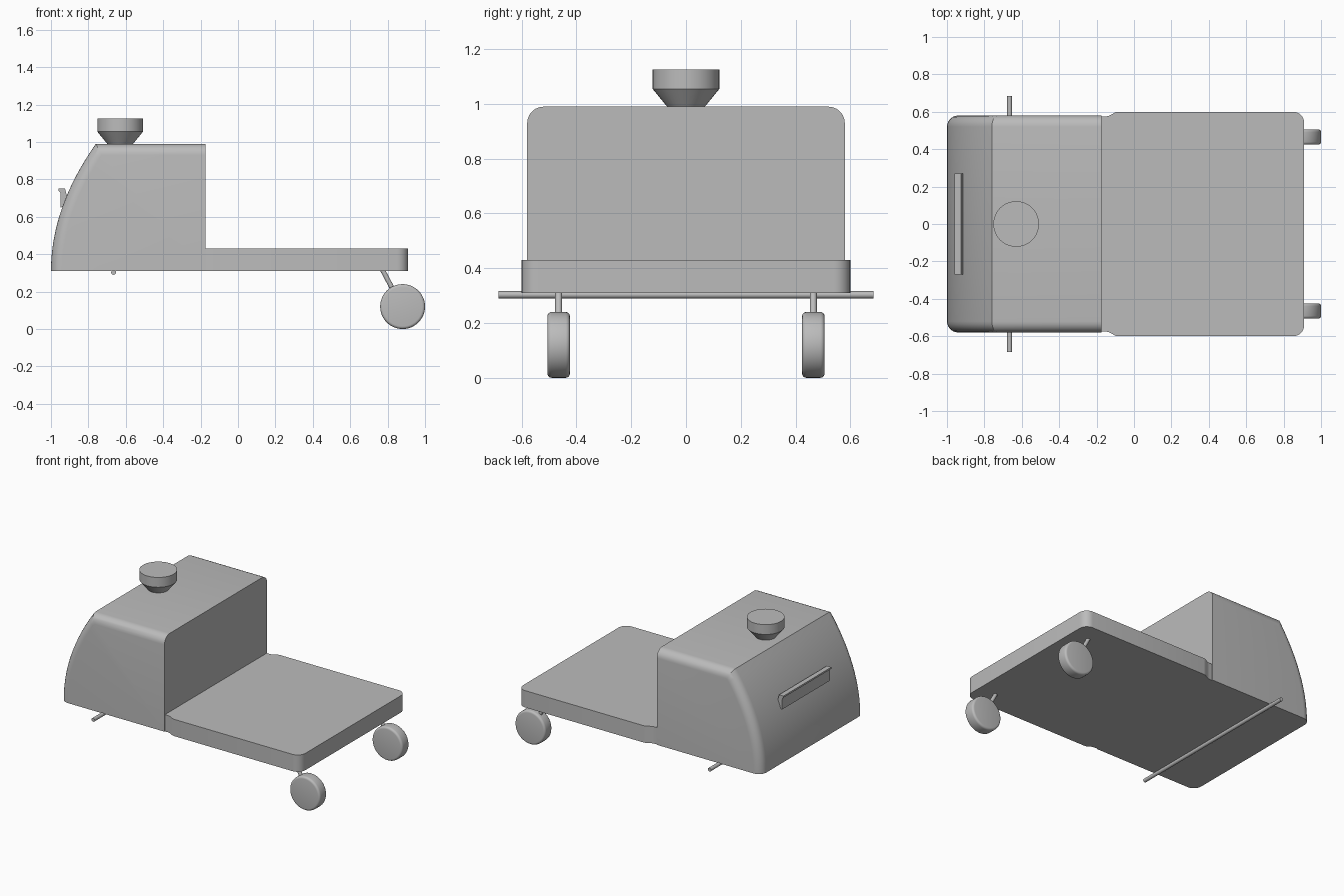
import bpy, bmesh, math
from mathutils import Vector

if "Cube" in bpy.data.objects:
    bpy.data.objects.remove(bpy.data.objects["Cube"])

grey = bpy.data.materials.new("plain_grey")
grey.use_nodes = True
colour = (0.5, 0.5, 0.5, 1)
grey.diffuse_color = colour
grey.node_tree.nodes["Principled BSDF"].inputs["Base Color"].default_value = colour


def finish(name, bm, angle=35):
    bmesh.ops.recalc_face_normals(bm, faces=bm.faces)
    mesh = bpy.data.meshes.new(name)
    bm.to_mesh(mesh)
    bm.free()
    ob = bpy.data.objects.new(name, mesh)
    bpy.context.collection.objects.link(ob)
    mesh.materials.append(grey)
    bpy.ops.object.select_all(action="DESELECT")
    ob.select_set(True)
    bpy.context.view_layer.objects.active = ob
    bpy.ops.object.shade_smooth_by_angle(angle=math.radians(angle))
    return ob


def prism(points, offset):
    """Extrude a closed outline of 3D points along an offset."""
    bm = bmesh.new()
    face = bm.faces.new([bm.verts.new(p) for p in points])
    moved = bmesh.ops.extrude_face_region(bm, geom=[face])["geom"]
    verts = [v for v in moved if isinstance(v, bmesh.types.BMVert)]
    bmesh.ops.translate(bm, verts=verts, vec=offset)
    return bm


def rod(name, start, end, radius, sides=24, bevel=0):
    start, end = Vector(start), Vector(end)
    bm = bmesh.new()
    bmesh.ops.create_cone(bm, cap_ends=True, segments=sides, radius1=radius,
                          radius2=radius, depth=(end - start).length)
    if bevel:
        rims = [e for e in bm.edges if abs(e.verts[0].co.z - e.verts[1].co.z) < 1e-5]
        bmesh.ops.bevel(bm, geom=rims, offset=bevel, segments=4, profile=0.5,
                        affect="EDGES")
    turn = (end - start).to_track_quat("Z", "Y").to_matrix().to_4x4()
    bmesh.ops.transform(bm, matrix=turn, verts=bm.verts)
    bmesh.ops.translate(bm, verts=bm.verts, vec=(start + end) / 2)
    return finish(name, bm)


base, top, back = 0.31, 0.99, -0.175

# Cab: curved nose profile with rounded side edges
steps = 16
nose = [(-1 + 0.24 * (i / steps) ** 2, -0.58, base + (top - base) * i / steps)
        for i in range(steps + 1)]
bm = prism(nose + [(back, -0.58, top), (back, -0.58, base)], (0, 1.16, 0))


def is_side_edge(e):
    a, b = e.verts[0].co, e.verts[1].co
    on_bottom = max(a.z, b.z) < base + 1e-4
    on_back = min(a.x, b.x) > back - 1e-4
    return abs(a.y - b.y) < 1e-4 and not on_bottom and not on_back


bmesh.ops.bevel(bm, geom=[e for e in bm.edges if is_side_edge(e)], offset=0.06,
                segments=6, profile=0.5, affect="EDGES", clamp_overlap=False)
finish("cab", bm, 25)

# Deck: flat bed with rounded tail corners and a narrowed neck
r = 0.06
corner = [(0.91 - r + r * math.sin(a), 0.6 - r + r * math.cos(a))
          for a in [math.pi / 2 * i / 8 for i in range(9)]]
half = [(back - 0.02, 0.575), (-0.15, 0.575), (-0.13, 0.58), (-0.1, 0.597),
        (-0.085, 0.6)] + corner
outline = half + [(x, -y) for x, y in reversed(half)]
finish("deck", prism([(x, y, base) for x, y in outline], (0, 0, 0.12)))

# Handle across the nose
grip = [(-0.96, 0.75), (-0.925, 0.75), (-0.9, 0.66), (-0.948, 0.65),
        (-0.95, 0.73), (-0.96, 0.738)]
finish("handle", prism([(x, -0.27, z) for x, z in grip], (0, 0.54, 0)))

# Knob: flared neck and cylindrical cap
bm = bmesh.new()
profile = [(0.065, 0.985), (0.122, 1.055), (0.122, 1.125)]
rings = []
for radius, z in profile:
    ring = bmesh.ops.create_circle(bm, segments=40, radius=radius)["verts"]
    bmesh.ops.translate(bm, verts=ring, vec=(-0.63, 0, z))
    rings.append(ring)
for low, high in zip(rings, rings[1:]):
    for i in range(len(low)):
        j = (i + 1) % len(low)
        bm.faces.new((low[i], low[j], high[j], high[i]))
bm.faces.new(rings[0])
bm.faces.new(rings[-1])
finish("knob", bm)

# Axle under the cab
rod("axle", (-0.665, -0.685, 0.303), (-0.665, 0.685, 0.303), 0.013)

# Tail wheels on slanted struts
for side, y in (("right", -0.465), ("left", 0.465)):
    rod(side + "_wheel", (0.88, y - 0.041, 0.12), (0.88, y + 0.041, 0.12), 0.12, 48, 0.015)
    rod(side + "_strut", (0.765, y, 0.33), (0.85, y, 0.17), 0.013)
